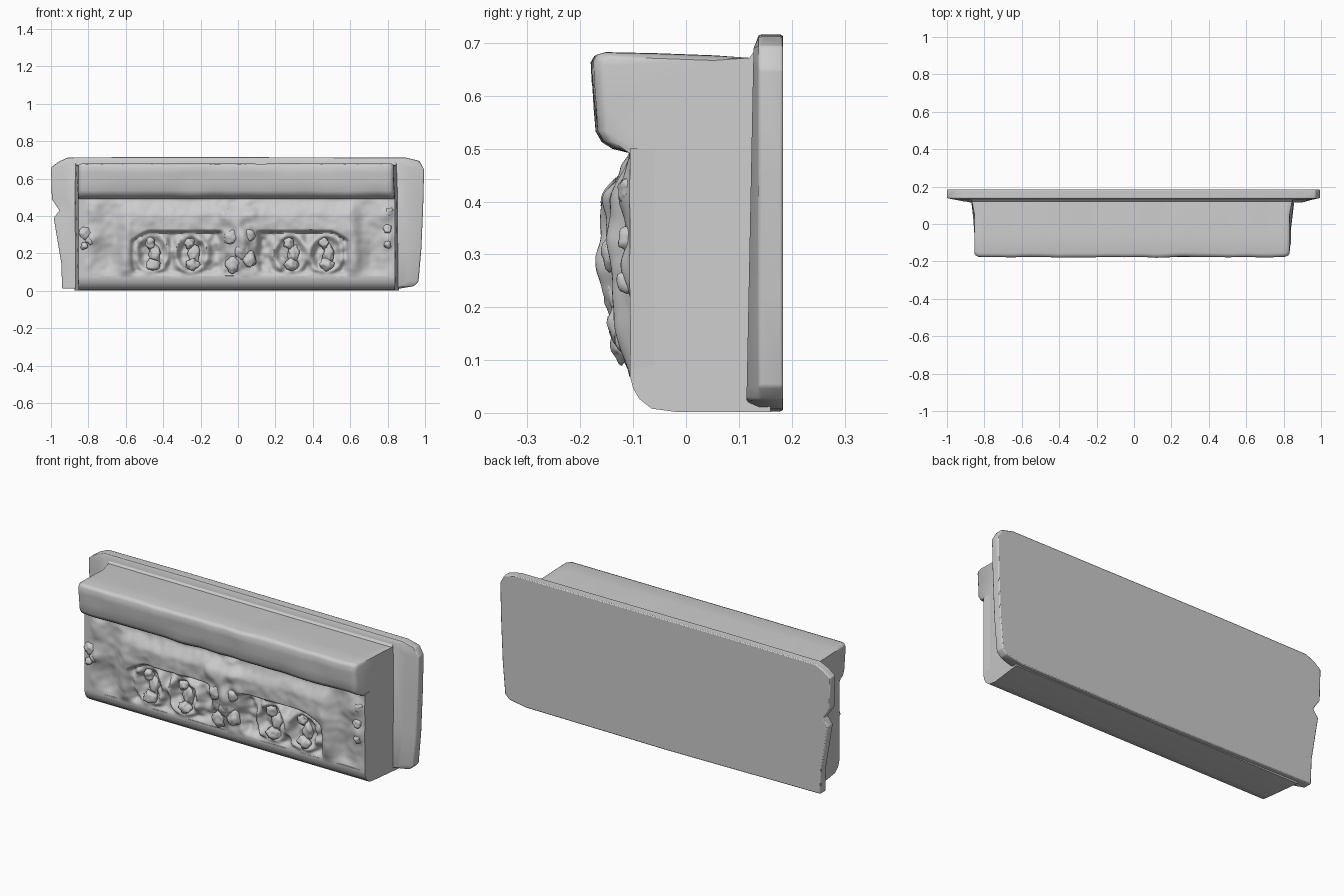
import bpy, bmesh, math
from mathutils import Vector, noise

cube = bpy.data.objects.get("Cube")
if cube:
    bpy.data.objects.remove(cube, do_unlink=True)

stone = bpy.data.materials.new("pale grey stone")
stone.use_nodes = True
COLOUR = (0.6, 0.6, 0.6, 1)
stone.diffuse_color = COLOUR
stone.node_tree.nodes["Principled BSDF"].inputs["Base Color"].default_value = COLOUR


def finish(name, bm, angle=40, bevel=0):
    bmesh.ops.recalc_face_normals(bm, faces=bm.faces)
    mesh = bpy.data.meshes.new(name)
    bm.to_mesh(mesh)
    bm.free()
    mesh.materials.append(stone)
    ob = bpy.data.objects.new(name, mesh)
    bpy.context.collection.objects.link(ob)
    bpy.ops.object.select_all(action='DESELECT')
    ob.select_set(True)
    bpy.context.view_layer.objects.active = ob
    if bevel:
        mod = ob.modifiers.new("worn edge", 'BEVEL')
        mod.width = bevel
        mod.segments = 2
    bpy.ops.object.shade_smooth_by_angle(angle=math.radians(angle))


def loft(bm, rings):
    rows = [[bm.verts.new(p) for p in ring] for ring in rings]
    n = len(rows[0])
    for a, b in zip(rows, rows[1:]):
        for i in range(n):
            j = (i + 1) % n
            bm.faces.new((a[i], a[j], b[j], b[i]))
    bm.faces.new(rows[0])
    bm.faces.new(rows[-1])


def wobble(x, z, scale):
    return noise.noise(Vector((x * scale, z * scale, 3.7)))


# Back slab with a worn outline, thinning towards its ends
outline = [(-.94, .012), (-.945, .15), (-.985, .39), (-.955, .43), (-.995, .49),
           (-1, .66), (-.96, .69), (-.91, .713), (-.4, .716), (.3, .714), (.9, .712),
           (.97, .695), (.995, .65), (.99, .45), (.98, .22), (.965, .05),
           (.94, .025), (.84, .008), (0, .003)]
bm = bmesh.new()
loft(bm, [[(x * .93, .114 + .02 * z, min(z, .69)) for x, z in outline],
          [(x, .138, z) for x, z in outline],
          [(x, .184, z) for x, z in outline]])
finish("back_slab", bm, 60, bevel=.005)

# Main block: rounded base, sunk face and cornice lofted along the length
profile = [(.16, .002), (-.02, .002), (-.065, .008), (-.088, .026), (-.1, .046),
           (-.106, .07), (-.106, .08), (-.06, .09), (-.06, .475), (-.108, .492),
           (-.135, .502), (-.155, .515), (-.166, .535), (-.17, .58), (-.176, .63),
           (-.177, .665), (-.17, .677), (-.155, .681), (-.06, .679), (.05, .675),
           (.12, .672), (.133, .69), (.16, .7)]
# Stations bunch up at the ends so the cornice corners can be rounded
ends = (0, .004, .012)
stations = [*ends, *(k / 40 for k in range(1, 40)), *(1 - e for e in reversed(ends))]
rings = []
for t in stations:
    edge = min(t, 1 - t)
    inset = .018 * max(0, 1 - edge / .012) ** 2
    ring = []
    for y, z in profile:
        flare = .022 * max(0, (y - .06) / .1)
        x0, x1 = -.853 - flare, .84 - .008 * (z > .5) + flare
        x = x0 + (x1 - x0) * t
        worn = .007 * wobble(x, z, 8) if y < .1 and z > .5 else 0
        cornice = z > .5 and y < -.1
        top = z > .66 and y < .11
        ring.append((x, y + worn + inset * cornice, z + worn * .5 - inset * .5 * top))
    rings.append(ring)
bm = bmesh.new()
loft(bm, rings)
finish("block_with_cornice", bm, 50)


# Carved front: a height field of canopy, twin recesses and scrolled ends
def bump(x, z, cx, cz, rx, rz):
    d = ((x - cx) / rx) ** 2 + ((z - cz) / rz) ** 2
    return math.exp(-d * 1.6)


def step(v, lo, hi):
    t = min(1, max(0, (v - lo) / (hi - lo)))
    return t * t * (3 - 2 * t)


FIGURES = (-.46, -.25, .28, .47)


def relief(x, z):
    a = abs(x - .01)
    # canopy standing out to the arch lip, curling down at each end
    h = .034 * step(z, .49, .4) * step(z, .18, .34) * step(a, .67, .58)
    h += .028 * bump(a, z, .61, .2, .05, .2)
    # arched recess on each side of the centre
    top = .315 - .05 * step(a, .48, .6)
    inside = (step(a, .08, .12) * (1 - step(a, .55, .59))
              * step(z, .075, .11) * (1 - step(z, top - .012, top + .012)))
    h = h * (1 - inside) - .028 * inside
    # worn rim around each niche
    for cx in FIGURES:
        r = math.hypot((x - cx) / .085, (z - .2) / .1)
        h += .034 * math.exp(-((r - 1) / .25) ** 2) * inside
    # hollow and scroll on each end
    h -= .02 * bump(a, z, .71, .17, .06, .13)
    h += .02 * bump(a, z, .79, .28, .05, .06) + .016 * bump(a, z, .78, .41, .06, .07)
    # central crest
    h += .036 * bump(x, z, .02, .24, .07, .14) + .018 * bump(x, z, 0, .42, .09, .07)
    h += .008 * wobble(x, z, 11) + .014 * wobble(x, z, 26) * (.25 + inside)
    h += .026 * wobble(x, z, 17) * step(a, .16, .06)
    edge = 1 - step(a, .8, .842)
    return h * edge * step(z, .06, .12) * (1 - step(z, .465, .5))


NX, NZ = 220, 60
bm = bmesh.new()
grid = []
for i in range(NX + 1):
    x = -.853 + 1.693 * i / NX
    col = []
    for k in range(NZ + 1):
        z = .068 + .432 * k / NZ
        col.append(bm.verts.new((x, -.106 - relief(x, z), z)))
    grid.append(col)
for a, b in zip(grid, grid[1:]):
    for k in range(NZ):
        bm.faces.new((a[k], b[k], b[k + 1], a[k + 1]))
# Close the panel against the block
border = [e for e in bm.edges if e.is_boundary]
made = bmesh.ops.extrude_edge_only(bm, edges=border)["geom"]
for v in made:
    if isinstance(v, bmesh.types.BMVert):
        v.co.y = -.058
finish("carved_front", bm, 60)


# Weathered lumps shared by the figures, crest and scrolls
def blob(bm, x, y, z, rx, ry, rz):
    new = bmesh.ops.create_icosphere(bm, subdivisions=3, radius=1)["verts"]
    for v in new:
        k = 1 + .4 * noise.noise(v.co * 1.6 + Vector((x * 30, 0, z * 30)))
        v.co = Vector((x + v.co.x * rx * k, y + v.co.y * ry * k, z + v.co.z * rz * k))


bm = bmesh.new()
for cx in FIGURES:
    blob(bm, cx - .01, -.094, .255, .026, .024, .03)
    blob(bm, cx + .015, -.086, .2, .03, .022, .05)
    blob(bm, cx + .005, -.104, .14, .036, .028, .032)
finish("recess_figures", bm, 60)

bm = bmesh.new()
for x, z, r in ((-.04, .29, .035), (.06, .3, .03), (.01, .36, .035), (.06, .17, .035),
                (-.03, .14, .035), (.02, .22, .04), (-.07, .41, .03)):
    blob(bm, x, -.138 + abs(z - .28) * .12, z, r, .022, r * 1.2)
finish("central_crest", bm, 60)

# Knobbly scroll ends
bm = bmesh.new()
for x, z, r in ((-.815, .31, .03), (-.79, .27, .026), (-.82, .24, .02),
                (.8, .33, .025), (.805, .42, .025), (.8, .25, .022)):
    blob(bm, x, -.108, z, r, .02, r)
finish("end_scrolls", bm, 60)
